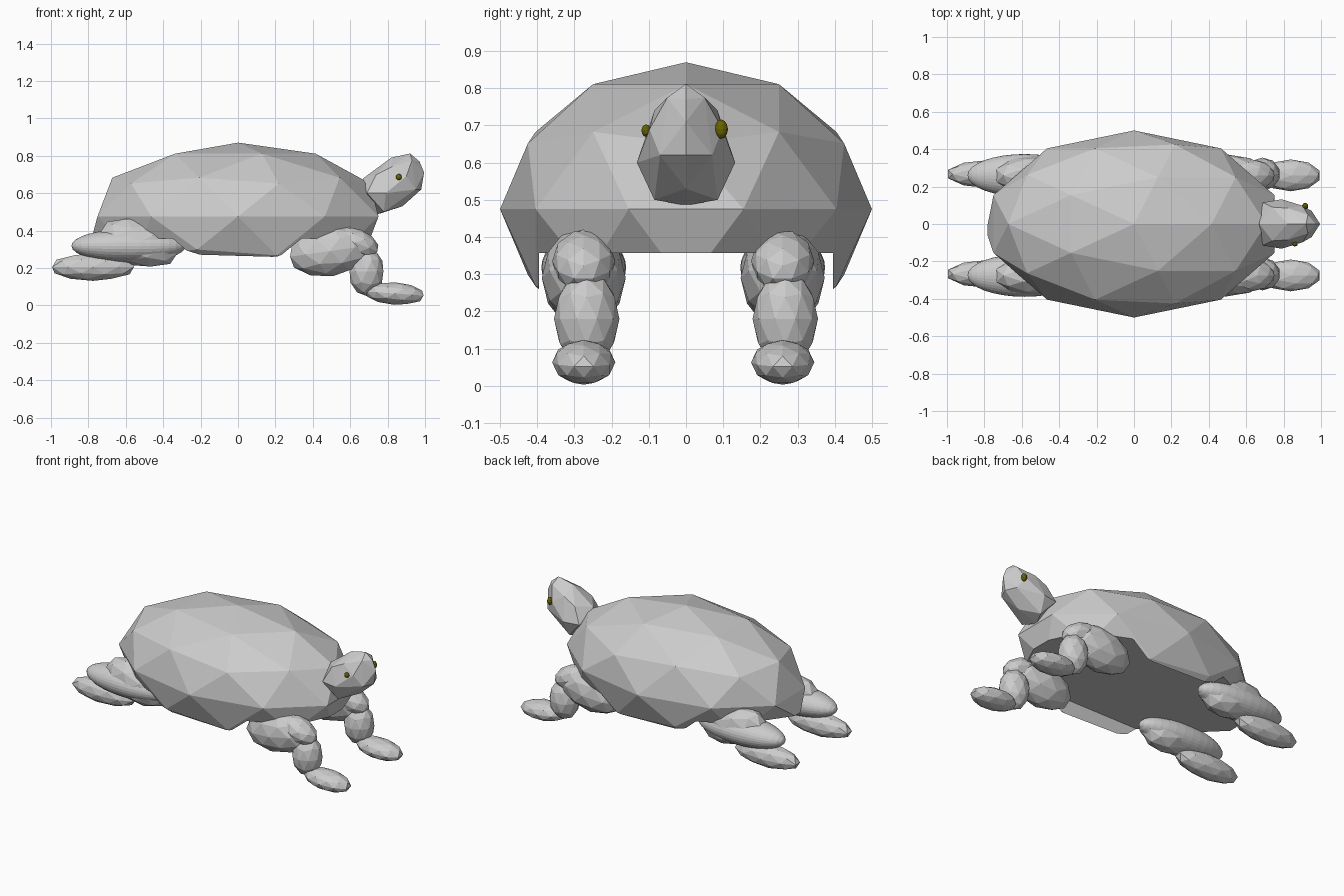
import bpy, bmesh, math
from mathutils import Vector, Matrix

if "Cube" in bpy.data.objects:
    bpy.data.objects.remove(bpy.data.objects["Cube"])


def material(name, rgb):
    m = bpy.data.materials.new(name)
    m.diffuse_color = (*rgb, 1)
    m.use_nodes = True
    m.node_tree.nodes["Principled BSDF"].inputs["Base Color"].default_value = m.diffuse_color
    return m


GREY = material("pale grey", (0.6, 0.6, 0.6))
OLIVE = material("dark olive", (0.14, 0.13, 0.0))


def finish(name, bm, mat):
    bmesh.ops.recalc_face_normals(bm, faces=bm.faces)
    me = bpy.data.meshes.new(name)
    bm.to_mesh(me)
    bm.free()
    me.materials.append(mat)
    ob = bpy.data.objects.new(name, me)
    bpy.context.collection.objects.link(ob)
    return ob


def ellipsoid(name, loc, radii, tilt=0, mat=GREY, smooth_grid=False):
    """Faceted ball; a positive tilt (degrees) lifts its +x end."""
    bm = bmesh.new()
    mtx = (Matrix.Translation(loc) @ Matrix.Rotation(-math.radians(tilt), 4, 'Y')
           @ Matrix.Diagonal((*radii, 1)))
    if smooth_grid:   # poles along the length
        bmesh.ops.create_uvsphere(bm, u_segments=32, v_segments=16, radius=1,
                                  matrix=mtx @ Matrix.Rotation(math.pi / 2, 4, 'Y'))
    else:
        bmesh.ops.create_icosphere(bm, subdivisions=2, radius=1, matrix=mtx)
    return finish(name, bm, mat)


# Shell: faceted dome, with the belly cut out between two side flanges
shell = ellipsoid("shell", (0, 0, 0.475), (0.79, 0.5, 0.395))
tail = min(shell.data.vertices, key=lambda v: (v.co - Vector((-0.706, 0, 0.298))).length)
tail.co = (-0.79, -0.04, 0.33)
bm = bmesh.new()
bmesh.ops.create_cube(bm, size=1, matrix=Matrix.Translation((0, 0, -0.143))
                      @ Matrix.Diagonal((3, 0.79, 1, 1)))
cutter = finish("belly_cutter", bm, GREY)
cutter.hide_render = True
cutter.hide_viewport = True
cut = shell.modifiers.new("belly", 'BOOLEAN')
cut.operation = 'DIFFERENCE'
cut.solver = 'EXACT'
cut.object = cutter

# Head: hull of a side profile and mirrored cheek points
profile = [(0.66, 0.62), (0.67, 0.68), (0.82, 0.79), (0.92, 0.812), (0.97, 0.77),
           (0.995, 0.71), (0.98, 0.62), (0.88, 0.53), (0.74, 0.485)]
cheeks = [(0.69, 0.115, 0.60), (0.79, 0.132, 0.60), (0.90, 0.098, 0.69),
          (0.93, 0.05, 0.775), (0.78, 0.085, 0.50), (0.74, 0.09, 0.70),
          (0.95, 0.07, 0.62), (0.82, 0.085, 0.74)]
bm = bmesh.new()
for x, z in profile:
    bm.verts.new((x, 0, z))
for x, y, z in cheeks:
    bm.verts.new((x, y, z))
    bm.verts.new((x, -y, z))
hull = bmesh.ops.convex_hull(bm, input=bm.verts)
bmesh.ops.delete(bm, geom=list({g for g in hull["geom_interior"]
                               if isinstance(g, bmesh.types.BMVert)}), context='VERTS')
finish("head", bm, GREY)

# Eyes
ellipsoid("right_eye", (0.86, -0.107, 0.686), (0.016, 0.013, 0.017), mat=OLIVE)
ellipsoid("left_eye", (0.915, 0.095, 0.69), (0.017, 0.018, 0.026), mat=OLIVE)

# Legs: each side is a set of overlapping balls
for side, y in (("right", -0.275), ("left", 0.26)):
    s = 1 if y > 0 else -1
    ellipsoid(f"{side}_front_thigh", (0.49, y, 0.29), (0.225, 0.113, 0.135), 8)
    ellipsoid(f"{side}_front_knee", (0.63, y, 0.335), (0.13, 0.085, 0.075), -22)
    ellipsoid(f"{side}_front_shin", (0.687, s * 0.267, 0.18), (0.095, 0.088, 0.13))
    ellipsoid(f"{side}_front_foot", (0.838, y, 0.063), (0.162, 0.085, 0.06), -4)
    ellipsoid(f"{side}_back_thigh", (-0.53, y, 0.335), (0.225, 0.108, 0.125), -15)
    ellipsoid(f"{side}_back_shin", (-0.585, y, 0.318), (0.305, 0.114, 0.09), 0,
              smooth_grid=True)
    ellipsoid(f"{side}_back_foot", (-0.775, s * 0.267, 0.205), (0.23, 0.075, 0.074), 0)
